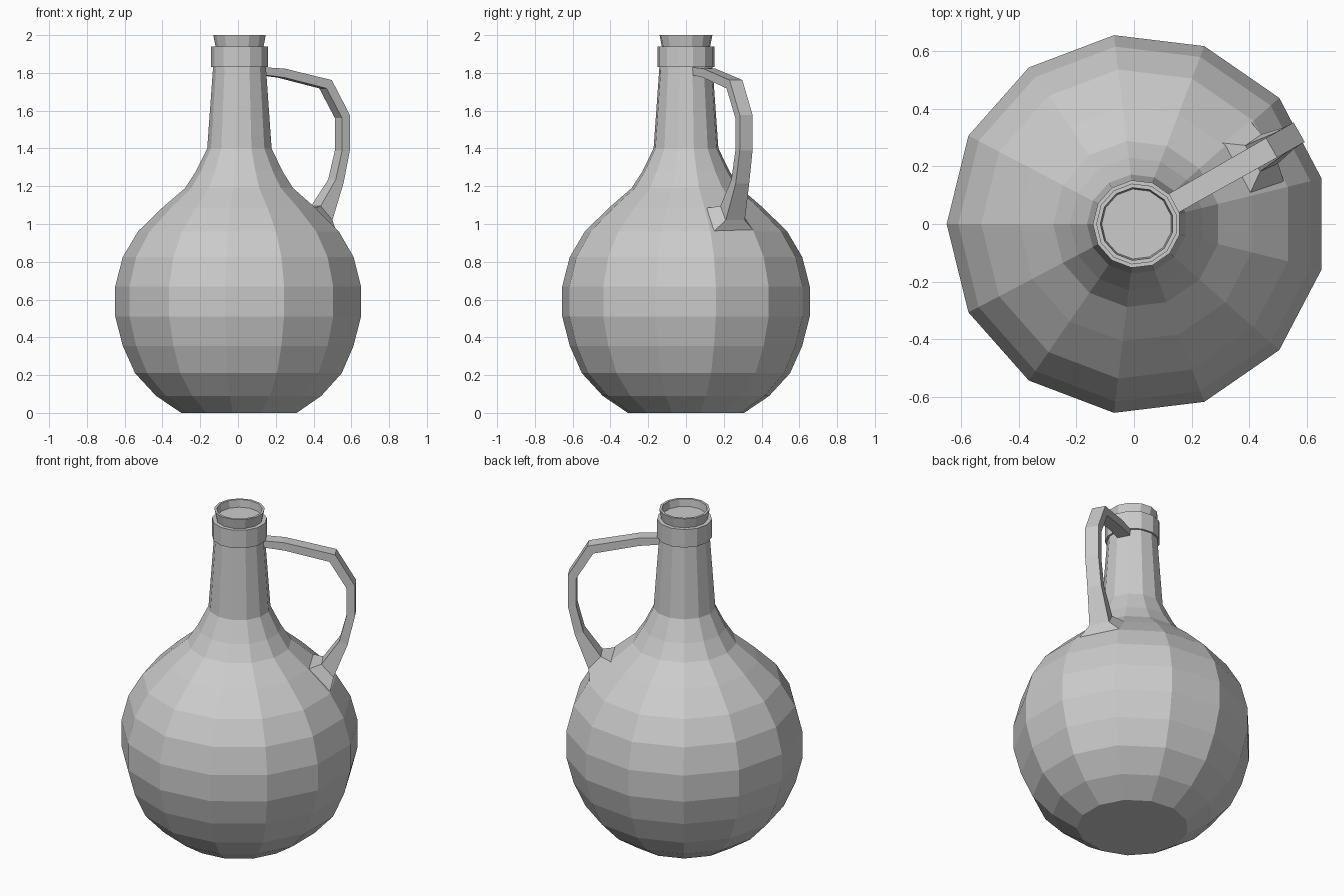
import bpy, bmesh
from math import sin, cos, pi, radians

if "Cube" in bpy.data.objects:
    bpy.data.objects.remove(bpy.data.objects["Cube"])

SIDES = 13
AXIS_X = 0.01


def finish(name, bm):
    bmesh.ops.recalc_face_normals(bm, faces=bm.faces)
    mesh = bpy.data.meshes.new(name)
    bm.to_mesh(mesh)
    bm.free()
    obj = bpy.data.objects.new(name, mesh)
    obj.location.x = AXIS_X
    bpy.context.collection.objects.link(obj)
    return obj


def loft(name, rings):
    """Skin a list of closed rings and cap both ends."""
    bm = bmesh.new()
    loops = [[bm.verts.new(p) for p in ring] for ring in rings]
    n = len(loops[0])
    for a, b in zip(loops, loops[1:]):
        for i in range(n):
            j = (i + 1) % n
            bm.faces.new((a[i], a[j], b[j], b[i]))
    bm.faces.new(loops[0])
    bm.faces.new(loops[-1])
    return finish(name, bm)


def circle(r, z):
    return [(r * cos(pi + 2 * pi * i / SIDES), r * sin(pi + 2 * pi * i / SIDES), z)
            for i in range(SIDES)]


# Jug body: belly, neck, collar, lip and shallow mouth (radius, height)
profile = [(0.31, 0.0), (0.444, 0.09), (0.555, 0.21), (0.62, 0.355), (0.66, 0.51),
           (0.66, 0.67), (0.62, 0.825), (0.54, 0.96), (0.41, 1.087), (0.29, 1.19),
           (0.232, 1.28), (0.173, 1.40), (0.142, 1.83), (0.153, 1.83), (0.153, 1.94),
           (0.129, 1.94), (0.141, 2.0), (0.127, 2.0), (0.122, 1.955)]
loft("jug_body", [circle(r, z) for r, z in profile])

# Handle: outer (distance, z), inner (distance, z), half widths outer / inner
stations = [((0.12, 1.83), (0.12, 1.79), 0.037, 0.037),
            ((0.25, 1.823), (0.25, 1.775), 0.037, 0.037),
            ((0.537, 1.762), (0.505, 1.718), 0.039, 0.039),
            ((0.647, 1.577), (0.600, 1.56), 0.039, 0.039),
            ((0.647, 1.39), (0.600, 1.39), 0.039, 0.039),
            ((0.607, 1.215), (0.560, 1.235), 0.041, 0.041),
            ((0.530, 1.02), (0.462, 1.095), 0.058, 0.052),
            ((0.515, 0.955), (0.395, 1.085), 0.13, 0.10)]   # flared foot
handle = loft("handle", [[(o[0], -wo, o[1]), (o[0], wo, o[1]),
                          (i[0], wi, i[1]), (i[0], -wi, i[1])]
                         for o, i, wo, wi in stations])
handle.rotation_euler.z = radians(29.5)
